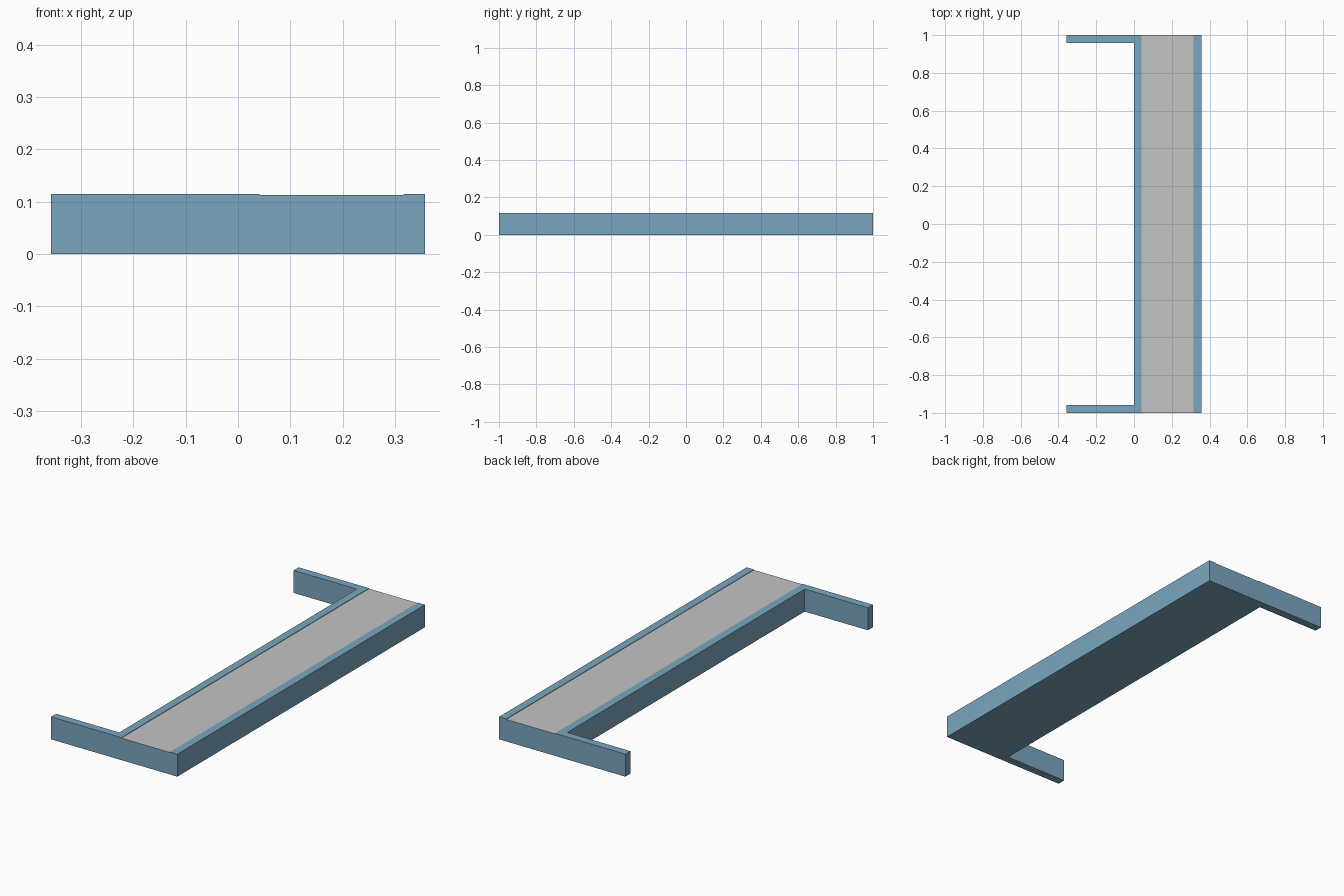
import bpy, bmesh

if "Cube" in bpy.data.objects:
    bpy.data.objects.remove(bpy.data.objects["Cube"])

H, ROAD, HALF, CURB = 0.115, 0.1125, 0.357, 0.041


def material(name, rgb):
    m = bpy.data.materials.new(name)
    m.diffuse_color = (*rgb, 1)
    m.use_nodes = True
    m.node_tree.nodes["Principled BSDF"].inputs["Base Color"].default_value = m.diffuse_color
    return m


blue = material("curb blue", (0.195, 0.38, 0.52))
grey = material("road grey", (0.55, 0.55, 0.55))


def extrude_profile(name, pts, vec):
    """Flat closed profile swept along vec into a solid."""
    bm = bmesh.new()
    face = bm.faces.new([bm.verts.new(p) for p in pts])
    res = bmesh.ops.extrude_face_region(bm, geom=[face])
    verts = [v for v in res["geom"] if isinstance(v, bmesh.types.BMVert)]
    bmesh.ops.translate(bm, verts=verts, vec=vec)
    bmesh.ops.recalc_face_normals(bm, faces=bm.faces)
    me = bpy.data.meshes.new(name)
    me.materials.append(blue)
    me.materials.append(grey)
    bm.normal_update()
    # grey only on the recessed upward face
    for f in bm.faces:
        if f.normal.z > 0.9 and abs(f.calc_center_median().z - ROAD) < 0.001:
            f.material_index = 1
    bm.to_mesh(me)
    bm.free()
    ob = bpy.data.objects.new(name, me)
    bpy.context.collection.objects.link(ob)
    return ob


# main slab with raised strips along both long edges
a, b = CURB, HALF - CURB
section = [(0, 0), (HALF, 0), (HALF, H), (b, H), (b, ROAD), (a, ROAD), (a, H), (0, H)]
extrude_profile("road_slab", [(x, -1, z) for x, z in section], (0, 2, 0))

# side arms at both ends
for name, y in (("front_arm", -1), ("back_arm", 1 - CURB)):
    plan = [(-HALF, y, 0), (0, y, 0), (0, y + CURB, 0), (-HALF, y + CURB, 0)]
    extrude_profile(name, plan, (0, 0, H))
